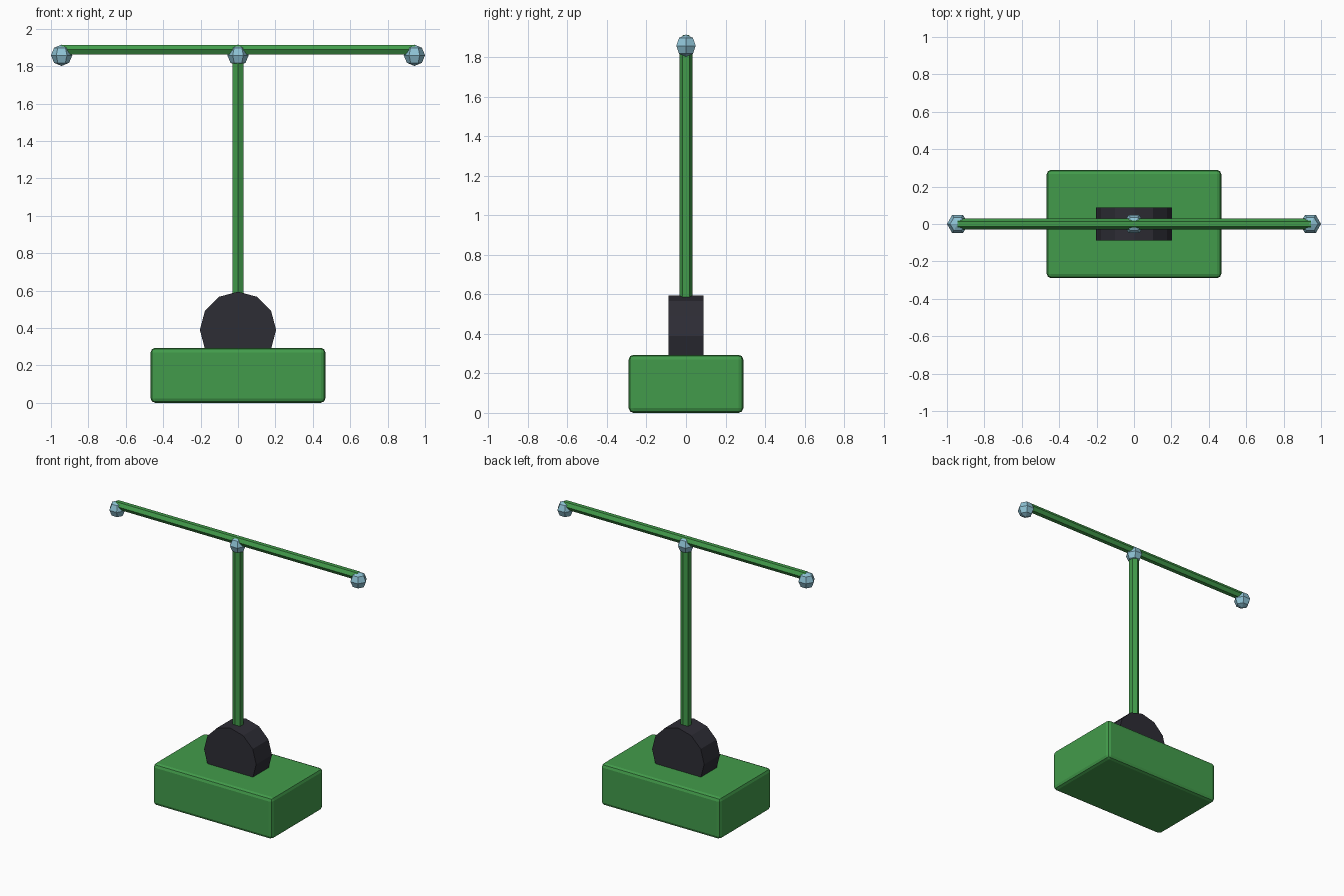
import bpy
from math import pi

cube = bpy.data.objects.get("Cube")
if cube:
    bpy.data.objects.remove(cube, do_unlink=True)


def make_material(name, colour):
    mat = bpy.data.materials.new(name)
    mat.use_nodes = True
    mat.diffuse_color = (*colour, 1)
    mat.node_tree.nodes["Principled BSDF"].inputs["Base Color"].default_value = (*colour, 1)
    return mat


green = make_material("green paint", (0.055, 0.33, 0.07))
charcoal = make_material("charcoal", (0.027, 0.026, 0.036))
pale_blue = make_material("pale blue", (0.27, 0.54, 0.66))


def finish(name, mat):
    obj = bpy.context.object
    obj.name = obj.data.name = name
    obj.data.materials.append(mat)
    return obj


def prism(name, mat, sides, radius, length, centre, rotation=(0, 0, 0)):
    bpy.ops.mesh.primitive_cylinder_add(vertices=sides, radius=radius, depth=length,
                                        location=centre, rotation=rotation)
    return finish(name, mat)


# Base block with softened edges
bpy.ops.mesh.primitive_cube_add(size=1, location=(0, 0, 0.147))
base = finish("base_block", green)
base.scale = (0.934, 0.58, 0.294)
bpy.ops.object.transform_apply(location=False, rotation=False, scale=True)
bevel = base.modifiers.new("soft_edges", "BEVEL")
bevel.width = 0.024
bevel.segments = 2

# Pivot drum, half sunk in the base
prism("pivot_drum", charcoal, 12, 0.204, 0.176, (0, 0, 0.39), (pi / 2, 0, 0))

# Six-sided post and crossbar, both with an edge facing the front
prism("post", green, 6, 0.034, 1.28, (0, 0, 1.21))
prism("crossbar", green, 6, 0.029, 1.89, (0, 0, 1.888), (0, pi / 2, 0))

# Faceted joint balls
for name, x in (("right_ball", -0.943), ("centre_ball", 0), ("left_ball", 0.943)):
    bpy.ops.mesh.primitive_uv_sphere_add(segments=6, ring_count=4, radius=0.057,
                                         location=(x, 0, 1.858), rotation=(0, 0, pi / 2))
    finish(name, pale_blue)
